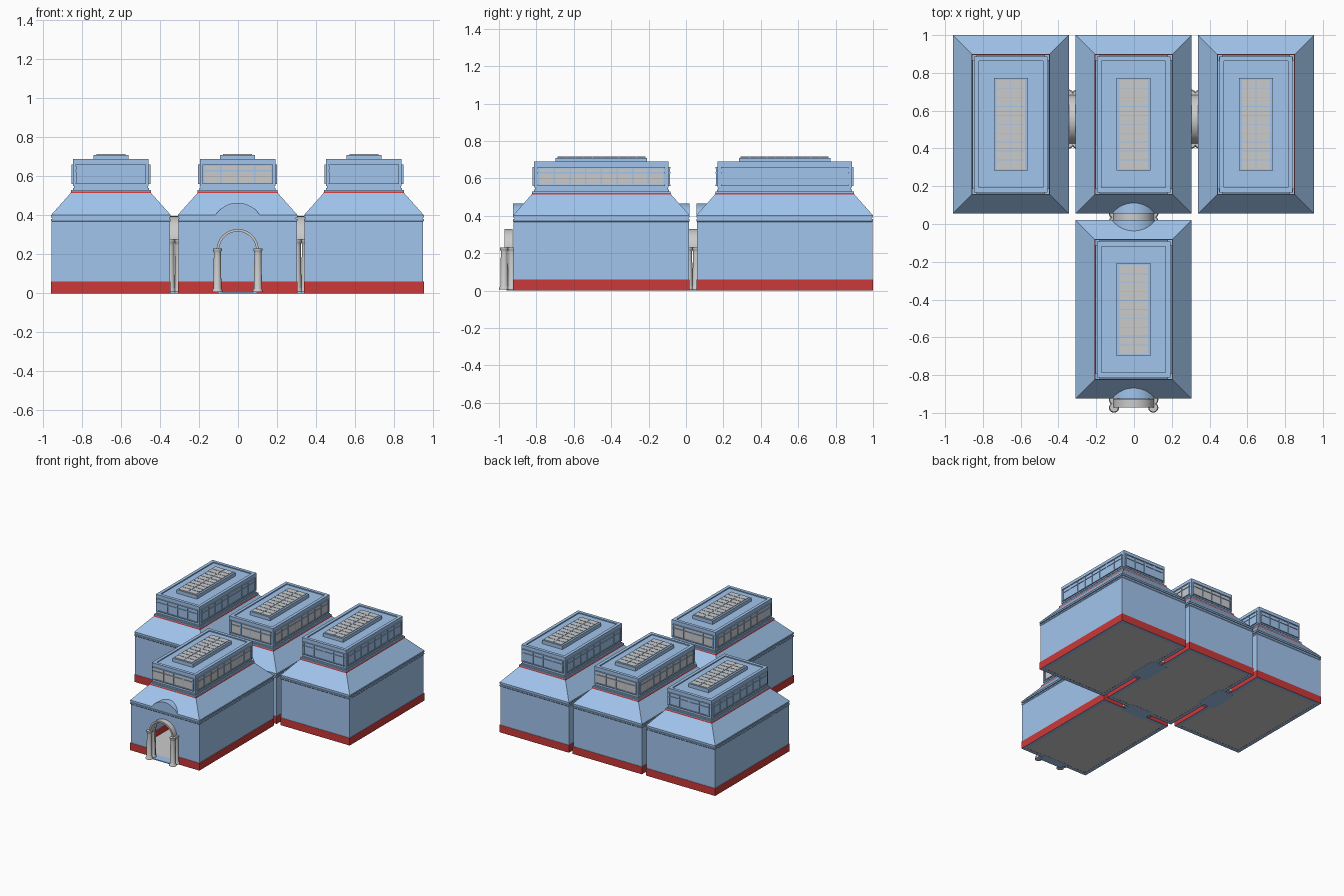
import bpy, bmesh, math
from mathutils import Matrix, Vector

if "Cube" in bpy.data.objects:
    bpy.data.objects.remove(bpy.data.objects["Cube"])


def material(name, rgb):
    m = bpy.data.materials.new(name)
    m.diffuse_color = (*rgb, 1)
    m.use_nodes = True
    m.node_tree.nodes["Principled BSDF"].inputs["Base Color"].default_value = m.diffuse_color
    return m


BLUE = material("blue_paint", (0.36, 0.56, 0.85))
RED = material("red_trim", (0.6, 0.04, 0.04))
HX, HY = 0.307, 0.4725          # half size of one hall


def finish(name, bm, mats=(), M=Matrix(), smooth=False):
    bmesh.ops.recalc_face_normals(bm, faces=bm.faces)
    bm.transform(M)
    me = bpy.data.meshes.new(name)
    bm.to_mesh(me)
    bm.free()
    for m in mats:
        me.materials.append(m)
    ob = bpy.data.objects.new(name, me)
    bpy.context.collection.objects.link(ob)
    if smooth:
        bpy.ops.object.select_all(action='DESELECT')
        ob.select_set(True)
        bpy.context.view_layer.objects.active = ob
        bpy.ops.object.shade_smooth_by_angle(angle=math.radians(35))
    return ob


def box(bm, lo, hi):
    c = [(a + b) / 2 for a, b in zip(lo, hi)]
    s = [b - a for a, b in zip(lo, hi)]
    bmesh.ops.create_cube(bm, size=1, matrix=Matrix.Translation(c) @ Matrix.Diagonal((*s, 1)))


def prism(bm, pts, y0, y1):
    """Extrude an xz outline from y0 to y1."""
    f = bm.faces.new([bm.verts.new((x, y0, z)) for x, z in pts])
    r = bmesh.ops.extrude_face_region(bm, geom=[f])
    bmesh.ops.translate(bm, vec=(0, y1 - y0, 0),
                        verts=[v for v in r['geom'] if isinstance(v, bmesh.types.BMVert)])


def arc(r, cz, a0, a1, n=24):
    return [(r * math.cos(a0 + (a1 - a0) * i / n), cz + r * math.sin(a0 + (a1 - a0) * i / n))
            for i in range(n + 1)]


# Hall section: inset, height, is the strip above it red; inner ceiling to lantern top
SECTION = [(.125, .50, 0), (.03, .385, 0), (.03, .06, 1), (.03, 0, 0), (0, 0, 1), (0, .06, 0),
           (.003, .06, 0), (.003, .368, 0), (0, .372, 0), (0, .382, 0), (.007, .382, 0),
           (.007, .39, 0), (0, .39, 0), (0, .402, 0), (.1, .514, 1), (.102, .522, 0),
           (.102, .53, 0), (.112, .53, 0), (.112, .54, 0), (.117, .54, 0), (.117, .55, 0),
           (.113, .55, 0), (.113, .69, 0), (.138, .69, 0), (.138, .682, 0)]


def hall_shell(name, M):
    bm = bmesh.new()
    rings = [[bm.verts.new((sx * (HX - i), sy * (HY - i), z))
              for sx, sy in ((-1, -1), (1, -1), (1, 1), (-1, 1))] for i, z, _ in SECTION]
    for k in range(len(rings) - 1):
        a, b = rings[k], rings[k + 1]
        for j in range(4):
            f = bm.faces.new((a[j], a[(j + 1) % 4], b[(j + 1) % 4], b[j]))
            f.material_index = SECTION[k][2]
    bm.faces.new(rings[0])
    bm.faces.new(rings[-1])
    return finish(name, bm, (BLUE, RED), M)


def lantern_windows(name, M, glazed):
    glass, bars = bmesh.new(), bmesh.new()
    for quarter in range(4):
        long_side = quarter % 2
        half, d, n = (.335, HX - .113, 8) if long_side else (.175, HY - .113, 4)
        g, b = bmesh.new(), bmesh.new()
        box(g, (-half, -d - .004, .565), (half, -d + .01, .655))
        for z in (.56, .626, .654):
            box(b, (-half - .006, -d - .009, z), (half + .006, -d + .01, z + .007))
        for i in range(n + 1):
            x = -half + 2 * half * i / n
            box(b, (x - .004, -d - .008, .56), (x + .004, -d + .01, .66))
        for src, dst in ((g, glass), (b, bars)):
            src.transform(Matrix.Rotation(quarter * math.pi / 2, 4, 'Z'))
            tmp = bpy.data.meshes.new("tmp")
            src.to_mesh(tmp)
            dst.from_mesh(tmp)
            src.free()
            bpy.data.meshes.remove(tmp)
    finish(name + "_window_panes", glass, () if glazed else (BLUE,), M)
    finish(name + "_window_bars", bars, (BLUE,), M)


def skylight(name, M):
    bm = bmesh.new()
    box(bm, (-.09, -.245, .68), (.09, .245, .71))
    for i in range(1, 10):                                   # cross bars
        y = -.235 + .47 * i / 10
        box(bm, (-.075, y - .002, .705), (.075, y + .002, .716))
    box(bm, (-.002, -.235, .705), (.002, .235, .716))
    finish(name + "_skylight_curb", bm, (BLUE,), M)
    bm = bmesh.new()
    box(bm, (-.075, -.235, .70), (.075, .235, .714))
    finish(name + "_skylight_glass", bm, (), M)


halls = {}
for name, x, y, glazed in (("front_hall", -.002, -.4525, True), ("centre_hall", -.002, .5275, True),
                           ("left_hall", -.652, .5275, False), ("right_hall", .646, .5275, False)):
    M = Matrix.Translation((x, y, 0))
    halls[name] = hall_shell(name, M)
    lantern_windows(name, M, glazed)
    skylight(name, M)
    bm = bmesh.new()
    box(bm, (-HX + .03, -HY + .03, .001), (HX - .03, HY - .03, .006))
    finish(name + "_floor", bm, (), M)

# Column profile: radius, height
COLUMN = [(0, .006), (.027, .006), (.027, .014), (.023, .02), (.021, .024), (.018, .205),
          (.018, .21), (.021, .218), (.023, .222), (.023, .23), (0, .23)]


def portal(name, M, joined):
    # arch band
    bm = bmesh.new()
    prism(bm, arc(.108, .222, 0, math.pi) + arc(.095, .222, math.pi, 0), -.022, .022)
    finish(name + "_arch", bm, (), M, True)
    # paired columns
    bm = bmesh.new()
    for sx in (-1, 1):
        for y in (-.023, .018):
            vs = [bm.verts.new((r, 0, z)) for r, z in COLUMN]
            es = [bm.edges.new(p) for p in zip(vs, vs[1:])]
            r = bmesh.ops.spin(bm, geom=vs + es, axis=(0, 0, 1), cent=(0, 0, 0),
                               angle=2 * math.pi, steps=20)
            new = {v for v in bm.verts if not v.tag}
            bmesh.ops.translate(bm, vec=(sx * .104, y, 0), verts=list(new))
            for v in new:
                v.tag = True
    bmesh.ops.remove_doubles(bm, verts=bm.verts, dist=.00001)
    finish(name + "_columns", bm, (), M, True)
    # threshold slab
    bm = bmesh.new()
    box(bm, (-.1, -.03 if joined else -.01, 0), (.1, .06, .007))
    if joined:
        box(bm, (-.1, -.06, 0), (.1, -.03, .007))
    finish(name + "_threshold", bm, (BLUE,), M)
    # doorway cutter
    bm = bmesh.new()
    prism(bm, arc(.097, .222, 0, math.pi) + [(-.097, -.05), (.097, -.05)], -.08, .08)
    cut = finish(name + "_cutter", bm, (BLUE,), M)
    cut.hide_render = True
    cut.hide_set(True)
    cut.display_type = 'WIRE'
    return cut


side = Matrix.Rotation(math.pi / 2, 4, 'Z') @ Matrix.Diagonal((1.2, 1.2, 1.2, 1))
T = Matrix.Translation
for name, M, joined, targets in (
        ("entrance", T((-.002, -.949, 0)), False, ("front_hall",)),
        ("middle_passage", T((-.002, .0375, 0)), True, ("front_hall", "centre_hall")),
        ("left_passage", T((-.327, .555, 0)) @ side, True, ("left_hall", "centre_hall")),
        ("right_passage", T((.322, .555, 0)) @ side, True, ("right_hall", "centre_hall"))):
    cutter = portal(name, M, joined)
    for t in targets:
        mod = halls[t].modifiers.new(name, 'BOOLEAN')
        mod.object = cutter
        mod.operation = 'DIFFERENCE'
        mod.solver = 'EXACT'

# Curved lunette gables over the doorways
a = math.asin(.069 / .134)
for name, y0, y1 in (("entrance_lunette", -.925, -.855), ("rear_lunette", -.05, .02),
                     ("centre_lunette", .055, .125)):
    bm = bmesh.new()
    prism(bm, arc(.134, .331, a, math.pi - a), y0, y1)
    finish(name, bm, (BLUE,), T((-.002, 0, 0)), True)
